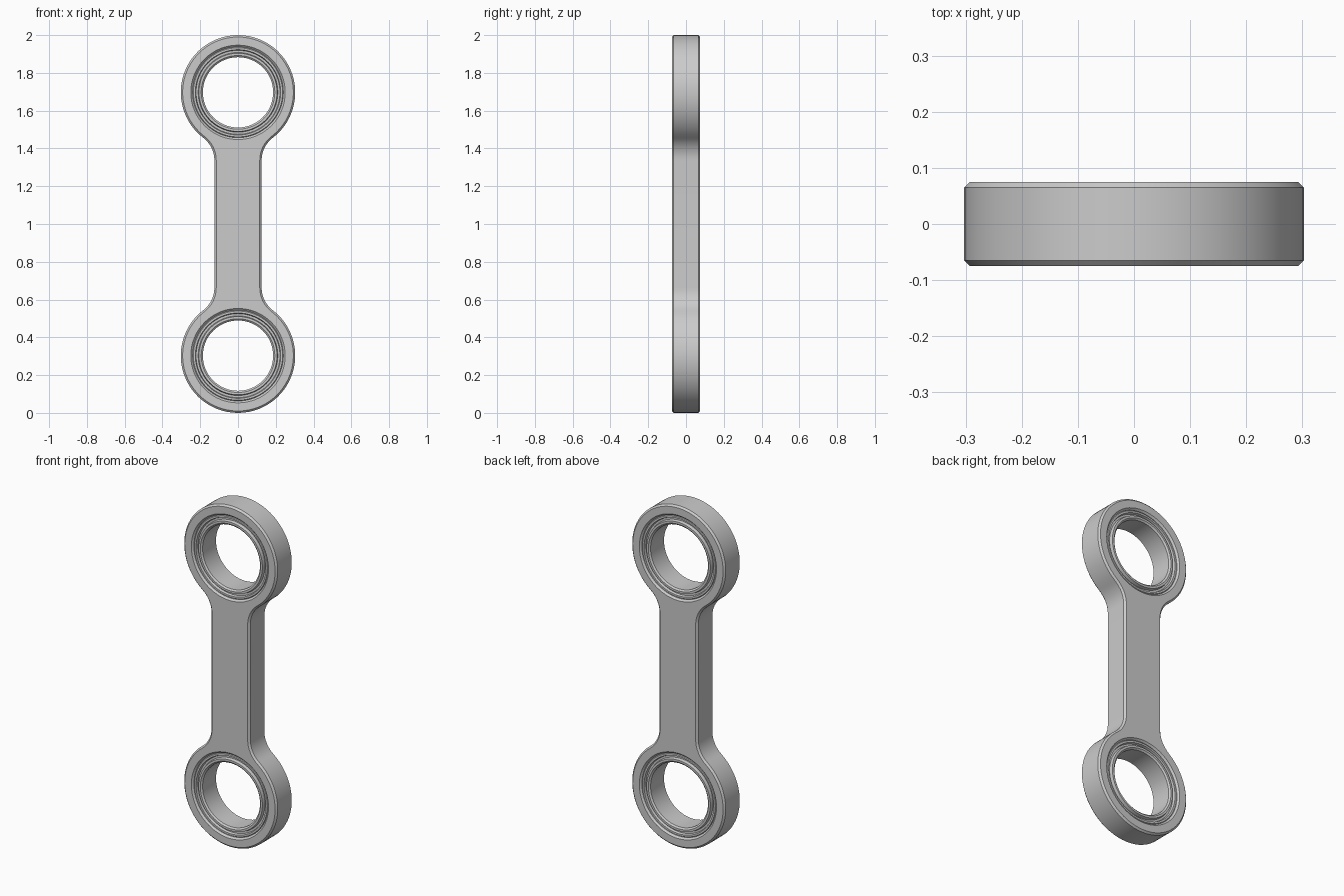
import bpy
import bmesh
from math import sin, cos, pi, atan2, sqrt, radians

cube = bpy.data.objects.get("Cube")
if cube:
    bpy.data.objects.remove(cube, do_unlink=True)

EYE_R = 0.303           # outer radius of each eye
EYE_Z = 1 - EYE_R       # eye centre distance from the middle
SHANK = 0.125           # shank half width
FILLET = 0.15           # blend between shank and eye
HALF = 0.075            # half thickness
CHAMFER = 0.01
SEGS = 64

steel = bpy.data.materials.new("grey steel")
steel.use_nodes = True
steel.diffuse_color = (0.6, 0.6, 0.6, 1)
steel.node_tree.nodes["Principled BSDF"].inputs["Base Color"].default_value = (0.6, 0.6, 0.6, 1)


def finish(bm, name):
    bmesh.ops.recalc_face_normals(bm, faces=bm.faces)
    mesh = bpy.data.meshes.new(name)
    bm.to_mesh(mesh)
    bm.free()
    mesh.materials.append(steel)
    obj = bpy.data.objects.new(name, mesh)
    bpy.context.collection.objects.link(obj)
    bpy.ops.object.select_all(action='DESELECT')
    obj.select_set(True)
    bpy.context.view_layer.objects.active = obj
    bpy.ops.object.shade_smooth_by_angle(angle=radians(30))
    return obj


def arc(cx, cz, r, a0, a1, n):
    return [(cx + r * cos(a0 + (a1 - a0) * i / n), cz + r * sin(a0 + (a1 - a0) * i / n))
            for i in range(n + 1)]


def outline(inset):
    """Closed link outline, moved inward by inset."""
    fx = SHANK + FILLET
    drop = sqrt((EYE_R + FILLET) ** 2 - fx ** 2)
    a = atan2(drop, -fx)
    # upper right quarter: shank, fillet, eye
    quarter = arc(fx, EYE_Z - drop, FILLET + inset, pi, a, 8)
    quarter += arc(0, EYE_Z, EYE_R - inset, a - pi, pi / 2, 26)[1:]
    half = quarter + [(-x, z) for x, z in reversed(quarter[:-1])]
    return half + [(-x, -z) for x, z in half]


def loop(bm, points, y):
    return [bm.verts.new((x, y, z + 1)) for x, z in points]


def skin(bm, loops, closed=False):
    pairs = list(zip(loops, loops[1:]))
    if closed:
        pairs.append((loops[-1], loops[0]))
    for a, b in pairs:
        for i in range(len(a)):
            j = (i + 1) % len(a)
            bm.faces.new((a[i], a[j], b[j], b[i]))


def circle(r, cz):
    return arc(0, cz, r, 0, 2 * pi, SEGS)[:-1]


# link body with chamfered rim and two through holes
bm = bmesh.new()
edge = HALF - CHAMFER
levels = [(-HALF, CHAMFER), (-edge, 0), (edge, 0), (HALF, CHAMFER)]
rims = [[loop(bm, outline(d), y) for y, d in levels]]
for cz in (-EYE_Z, EYE_Z):
    rims.append([loop(bm, circle(0.24 + d, cz), y) for y, d in levels])
for r in rims:
    skin(bm, r)
for end in (0, -1):
    edges = []
    for r in rims:
        ring = r[end]
        edges += [bm.edges.get((ring[i - 1], ring[i])) for i in range(len(ring))]
    bmesh.ops.triangle_fill(bm, use_beauty=True, use_dissolve=False, edges=edges)
finish(bm, "link_body")

# bearing cross-section (radius, y), mirrored front to back
section = [(0.241, 0.06), (0.236, 0.066), (0.226, 0.066), (0.222, 0.052),
           (0.211, 0.052), (0.207, 0.07), (0.195, 0.07), (0.186, 0.062)]
section += [(r, -y) for r, y in reversed(section)]
for name, cz in (("lower_bearing", -EYE_Z), ("upper_bearing", EYE_Z)):
    bm = bmesh.new()
    skin(bm, [loop(bm, circle(r, cz), y) for r, y in section], closed=True)
    finish(bm, name)
